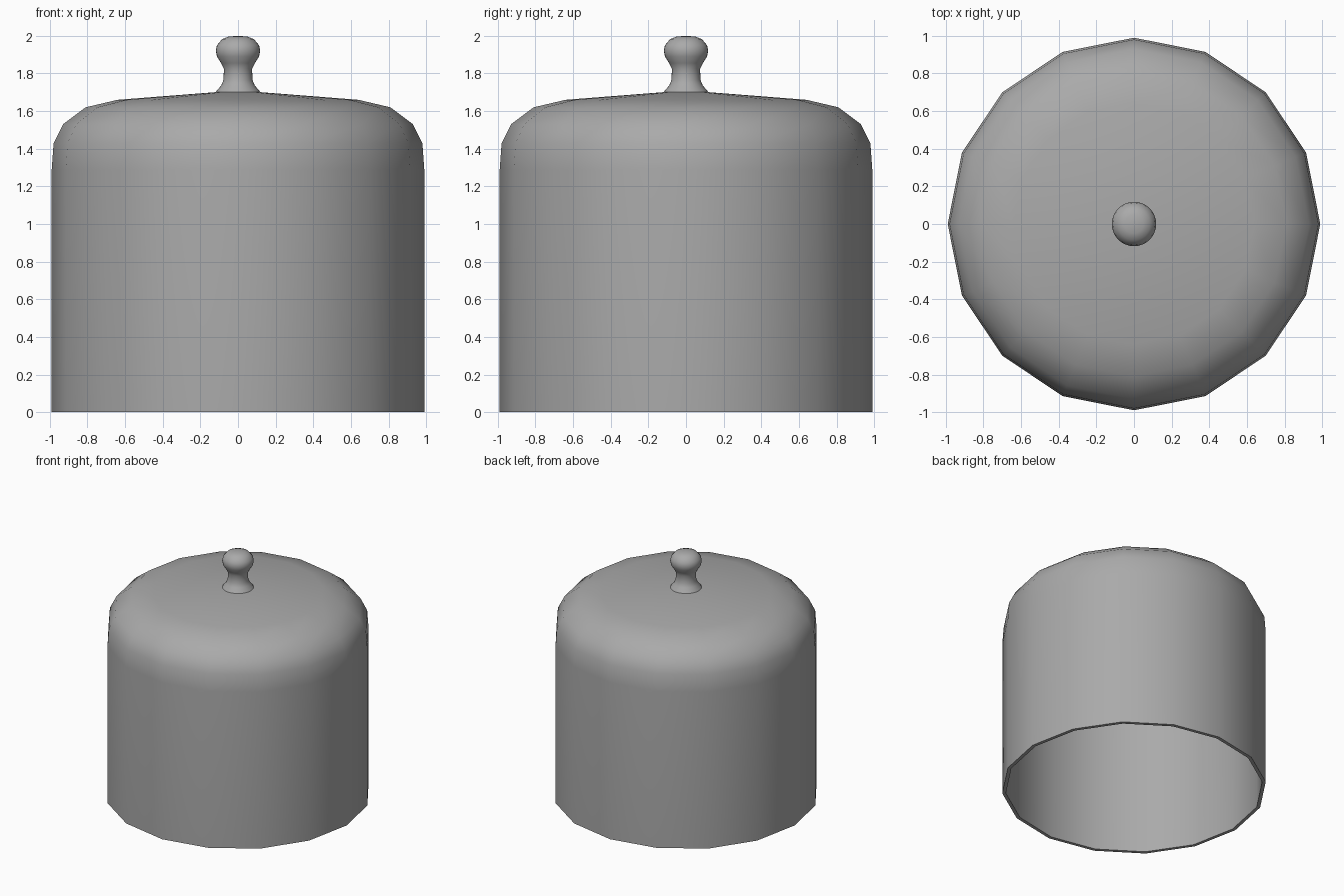
import bpy
import math
from mathutils import Vector

cube = bpy.data.objects.get("Cube")
if cube:
    bpy.data.objects.remove(cube)

grey = bpy.data.materials.new("plain grey")
grey.use_nodes = True
colour = (0.40, 0.40, 0.40, 1)
grey.diffuse_color = colour
grey.node_tree.nodes["Principled BSDF"].inputs["Base Color"].default_value = colour


def lathe(name, profile, sides, closed=False):
    """Spin a (radius, height) profile about z; radius 0 becomes a pole."""
    verts, faces, rings = [], [], []
    for r, z in profile:
        count = sides if r > 0 else 1
        rings.append([len(verts) + i % count for i in range(sides)])
        for i in range(count):
            a = math.tau * i / sides
            verts.append(Vector((r * math.cos(a), r * math.sin(a), z)))
    pairs = list(zip(rings, rings[1:]))
    if closed:
        pairs.append((rings[-1], rings[0]))
    for low, high in pairs:
        for i in range(sides):
            j = (i + 1) % sides
            loop = list(dict.fromkeys((low[i], low[j], high[j], high[i])))
            if len(loop) > 2:
                faces.append(loop)
    mesh = bpy.data.meshes.new(name)
    mesh.from_pydata(verts, [], faces)
    mesh.materials.append(grey)
    obj = bpy.data.objects.new(name, mesh)
    bpy.context.collection.objects.link(obj)
    bpy.ops.object.select_all(action="DESELECT")
    obj.select_set(True)
    bpy.context.view_layer.objects.active = obj
    bpy.ops.object.shade_smooth_by_angle(angle=math.radians(40))
    return obj


# Hollow bell cover: outer wall up to the crown, then inner wall back down
outer = [(0.99, 0), (0.99, 1.29), (0.98, 1.43), (0.93, 1.53),
         (0.81, 1.62), (0.64, 1.66), (0, 1.71)]
inner = [(max(r - 0.027, 0), z - (0.027 if z > 1.5 else 0.01 if z else 0))
         for r, z in reversed(outer)]
lathe("cover", outer + inner, 16, closed=True)

# Turned knob with a flared foot, narrow neck and round head
lathe("knob", [(0.12, 1.695), (0.112, 1.71), (0.09, 1.735), (0.077, 1.765),
               (0.075, 1.825), (0.09, 1.855), (0.112, 1.89), (0.118, 1.92),
               (0.112, 1.95), (0.085, 1.982), (0.05, 1.996), (0, 2.0)], 32)
